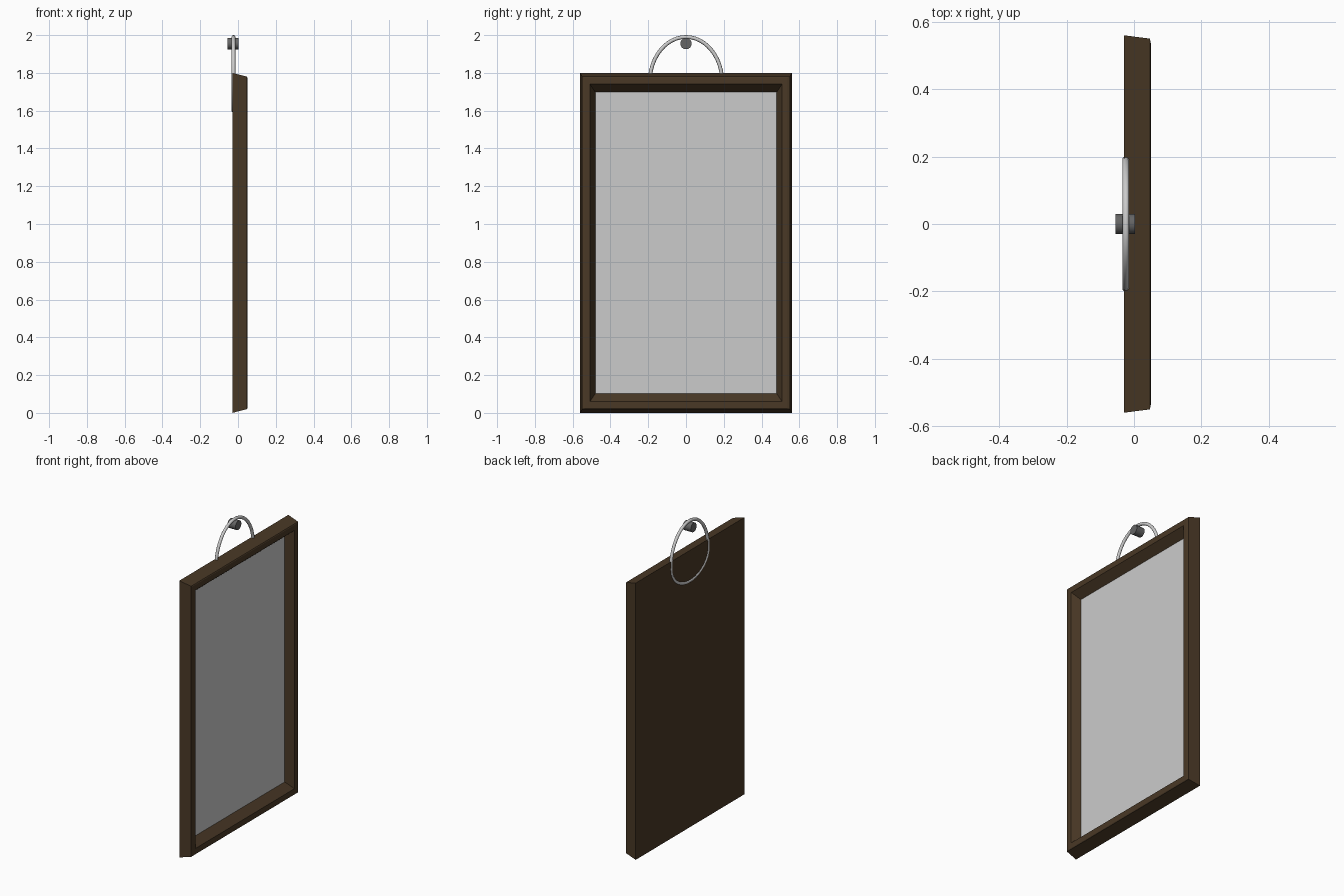
import bpy, bmesh, math

if "Cube" in bpy.data.objects:
    bpy.data.objects.remove(bpy.data.objects["Cube"])


def material(name, col):
    m = bpy.data.materials.new(name)
    m.diffuse_color = (*col, 1)
    m.use_nodes = True
    m.node_tree.nodes["Principled BSDF"].inputs["Base Color"].default_value = m.diffuse_color
    return m


wood = material("dark_wood", (0.067, 0.04, 0.019))
iron = material("dark_metal", (0.13, 0.13, 0.13))


def add_object(name, bm, mat=None):
    bmesh.ops.recalc_face_normals(bm, faces=bm.faces)
    me = bpy.data.meshes.new(name)
    bm.to_mesh(me)
    bm.free()
    ob = bpy.data.objects.new(name, me)
    bpy.context.collection.objects.link(ob)
    if mat:
        me.materials.append(mat)
    return ob


def rect(bm, x, hy, z0, z1):
    return [bm.verts.new((x, y, z)) for y, z in
            ((-hy, z0), (hy, z0), (hy, z1), (-hy, z1))]


def smooth(ob):
    bpy.context.view_layer.objects.active = ob
    ob.select_set(True)
    bpy.ops.object.shade_smooth_by_angle(angle=math.radians(40))
    ob.select_set(False)


# frame: nested rectangles from the back panel round to the inner lip
# (depth x, half width y, bottom and top inset)
profile = [(-0.03, 0.56, 0.0), (0.047, 0.55, 0.02), (0.05, 0.535, 0.025),
           (0.05, 0.508, 0.06), (0.0, 0.48, 0.102), (-0.01, 0.48, 0.102)]
bm = bmesh.new()
rings = [rect(bm, x, hy, i, 1.8 - i) for x, hy, i in profile]
for a, b in zip(rings, rings[1:]):
    for k in range(4):
        n = (k + 1) % 4
        bm.faces.new((a[k], a[n], b[n], b[k]))
bm.faces.new(rings[0])
bm.faces.new(rings[-1])
add_object("frame", bm, wood)

# mirror pane
bm = bmesh.new()
back = rect(bm, -0.005, 0.48, 0.102, 1.698)
front = rect(bm, 0.0, 0.48, 0.102, 1.698)
bm.faces.new(back)
bm.faces.new(front)
for k in range(4):
    n = (k + 1) % 4
    bm.faces.new((back[k], back[n], front[n], front[k]))
add_object("mirror_pane", bm)

# hanging ring: egg-shaped loop, taller above its widest point
N, M, r = 48, 10, 0.01
bm = bmesh.new()
loops = []
for i in range(N):
    t = 2 * math.pi * i / N
    c, s = math.cos(t), math.sin(t)
    h = 0.24 if s > 0 else 0.15
    ny, nz = h * c, 0.19 * s
    d = math.hypot(ny, nz)
    loop = []
    for j in range(M):
        p = 2 * math.pi * j / M
        q = r * math.cos(p) / d
        loop.append(bm.verts.new((-0.024 + r * math.sin(p),
                                  0.192 * c + ny * q,
                                  1.75 + h * s + nz * q)))
    loops.append(loop)
for i in range(N):
    a, b = loops[i], loops[(i + 1) % N]
    for j in range(M):
        k = (j + 1) % M
        bm.faces.new((a[j], a[k], b[k], b[j]))
smooth(add_object("hanging_ring", bm))

# wall peg
bpy.ops.mesh.primitive_cylinder_add(vertices=24, radius=0.03, depth=0.058,
                                    location=(-0.026, 0, 1.955),
                                    rotation=(0, math.pi / 2, 0))
peg = bpy.context.object
peg.name = "wall_peg"
peg.data.materials.append(iron)
smooth(peg)
